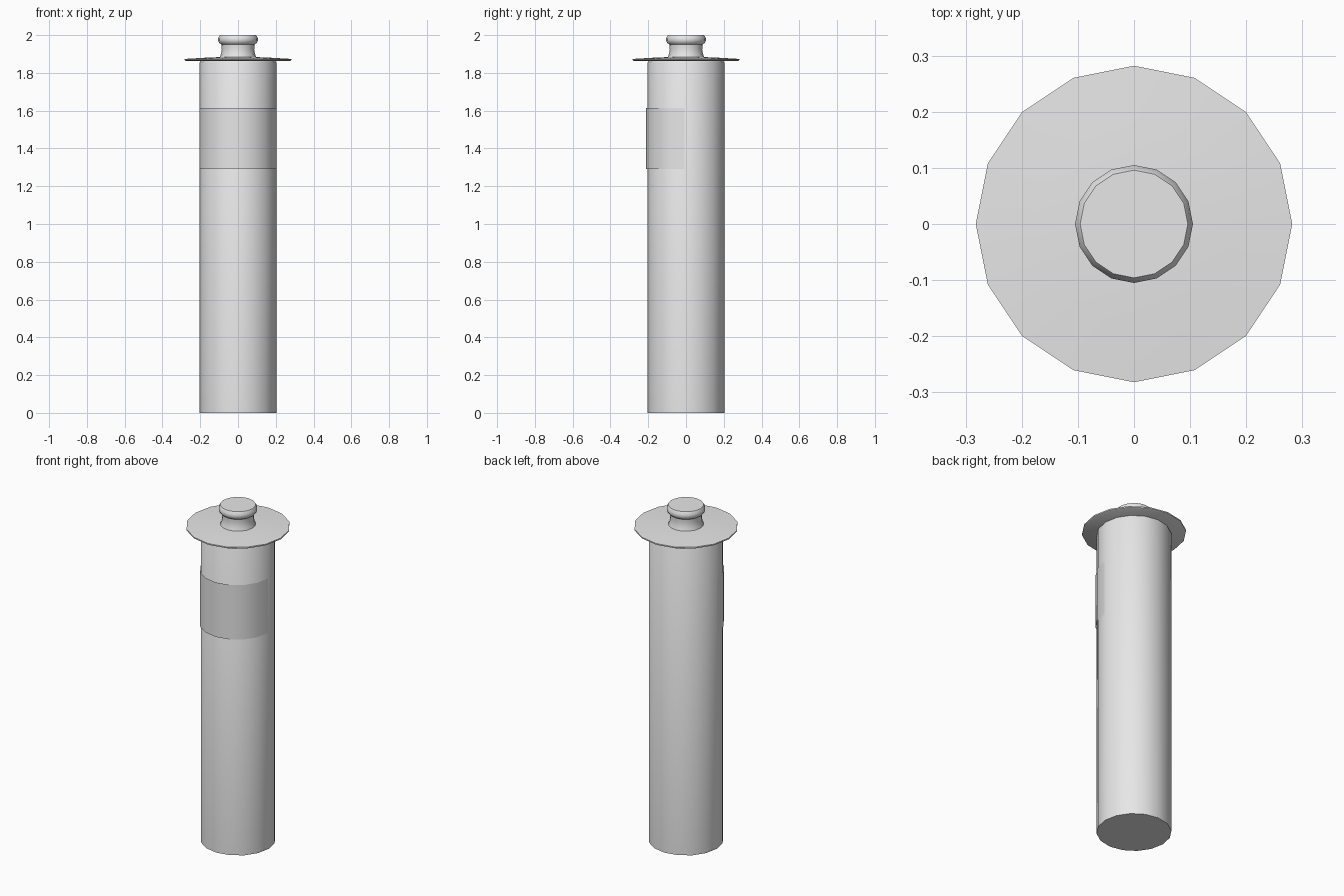
import bpy, bmesh, math

if "Cube" in bpy.data.objects:
    bpy.data.objects.remove(bpy.data.objects["Cube"])

SIDES = 16
grey = bpy.data.materials.new("plain grey")
grey.diffuse_color = (0.8, 0.8, 0.8, 1)
grey.use_nodes = True
grey.node_tree.nodes["Principled BSDF"].inputs["Base Color"].default_value = grey.diffuse_color


def finish(name, bm, angle=35):
    bmesh.ops.remove_doubles(bm, verts=bm.verts, dist=1e-5)
    mesh = bpy.data.meshes.new(name)
    bm.to_mesh(mesh)
    bm.free()
    mesh.materials.append(grey)
    obj = bpy.data.objects.new(name, mesh)
    bpy.context.collection.objects.link(obj)
    bpy.ops.object.select_all(action='DESELECT')
    obj.select_set(True)
    bpy.context.view_layer.objects.active = obj
    bpy.ops.object.shade_smooth_by_angle(angle=math.radians(angle))
    return obj


def turned(name, profile):
    """Closed solid turned around z from (radius, height) points, bottom to top."""
    bm = bmesh.new()
    rings = []
    for r, z in profile:
        rings.append([bm.verts.new((r * math.cos(2 * math.pi * i / SIDES),
                                    r * math.sin(2 * math.pi * i / SIDES), z))
                      for i in range(SIDES)])
    for a, b in zip(rings, rings[1:]):
        for i in range(SIDES):
            j = (i + 1) % SIDES
            bm.faces.new((a[i], a[j], b[j], b[i]))
    bm.faces.new(rings[0][::-1])
    bm.faces.new(rings[-1])
    return finish(name, bm)


# Main tube
turned("body", [(0.203, 0), (0.203, 1.855), (0.197, 1.866)])

# Thin, slightly domed lid
turned("lid", [(0.275, 1.863), (0.282, 1.867), (0.282, 1.874), (0.18, 1.88), (0.09, 1.884)])

# Waisted knob on the lid
turned("knob", [(0.097, 1.88), (0.09, 1.90), (0.086, 1.925), (0.088, 1.95),
                (0.099, 1.958), (0.105, 1.97), (0.105, 1.985), (0.096, 2.0)])

# Thin half-round label plate, set slightly forward of the tube
bm = bmesh.new()
cols = []
for i in range(SIDES // 2 + 1):
    a = math.pi + 2 * math.pi * i / SIDES
    x, y = 0.203 * math.cos(a), 0.203 * math.sin(a) - 0.008
    cols.append([bm.verts.new((x, y, z)) for z in (1.29, 1.615)])
for p, q in zip(cols, cols[1:]):
    bm.faces.new((p[0], q[0], q[1], p[1]))
finish("front_label", bm)
